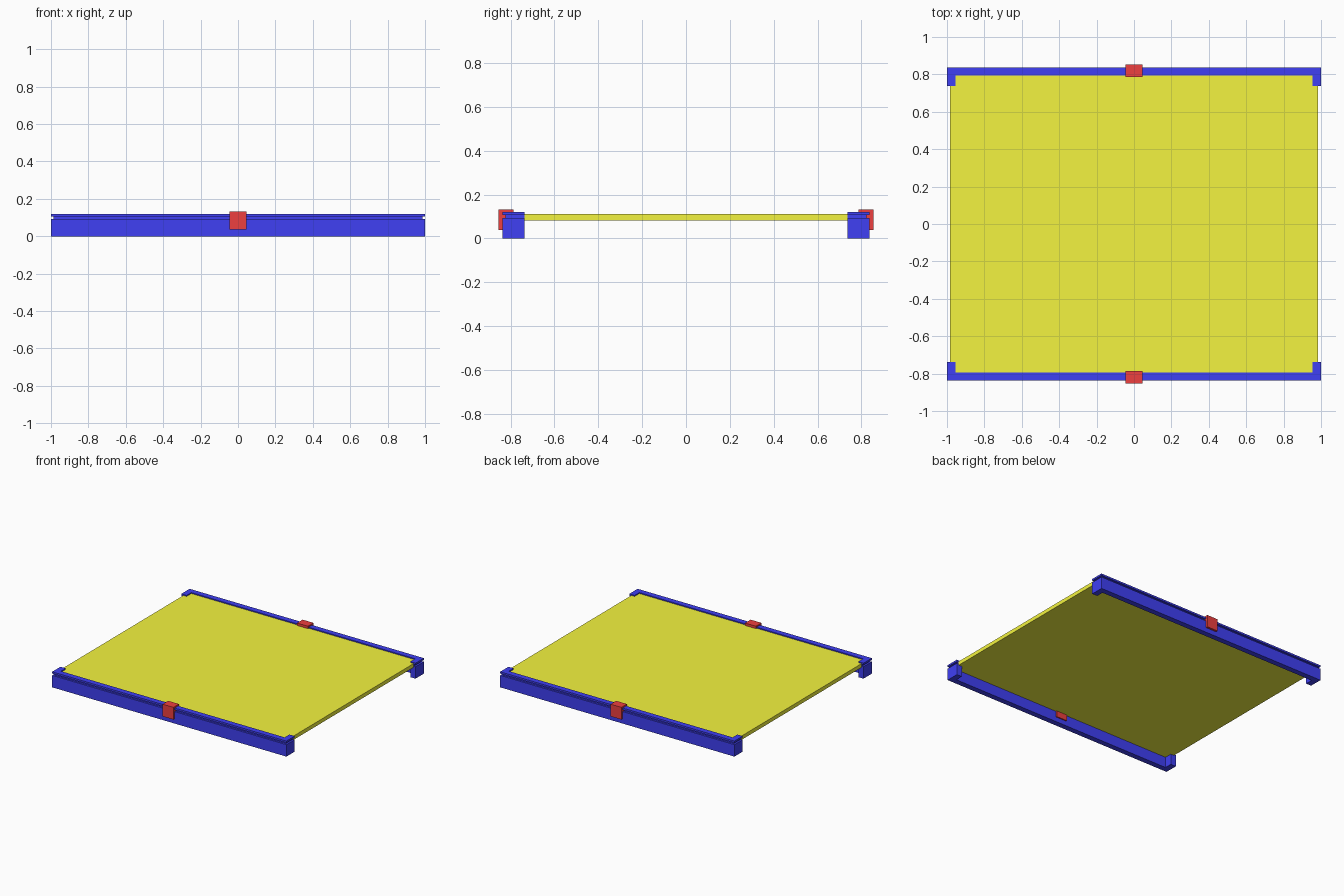
import bpy, bmesh

if "Cube" in bpy.data.objects:
    bpy.data.objects.remove(bpy.data.objects["Cube"])


def material(name, color):
    m = bpy.data.materials.new(name)
    m.diffuse_color = color
    m.use_nodes = True
    m.node_tree.nodes["Principled BSDF"].inputs["Base Color"].default_value = m.diffuse_color
    return m


def finish(name, bm, mat):
    bmesh.ops.recalc_face_normals(bm, faces=bm.faces)
    mesh = bpy.data.meshes.new(name)
    bm.to_mesh(mesh)
    bm.free()
    mesh.materials.append(mat)
    ob = bpy.data.objects.new(name, mesh)
    bpy.context.collection.objects.link(ob)
    return ob


def box(name, x, y, z, mat):
    bm = bmesh.new()
    bmesh.ops.create_cube(bm, size=1)
    for v in bm.verts:
        for i, (lo, hi) in enumerate((x, y, z)):
            v.co[i] = lo if v.co[i] < 0 else hi
    return finish(name, bm, mat)


def footprint(inset, side):
    # U-shaped bracket outline; only the outer faces move with the inset
    x, y = 1 - inset, 0.838 - inset
    half = [(x, 0.737), (x, y)]
    inner = [(0.955, 0.795), (0.955, 0.737)]
    pts = [(-a, b) for a, b in half] + half[::-1]
    pts += inner[::-1] + [(-a, b) for a, b in inner]
    return [(a, b * side) for a, b in pts]


def rail(name, side, mat):
    # stacked outlines make a rail with a shallow groove around the outside
    levels = [(0, 0), (0.092, 0), (0.092, 0.014), (0.106, 0.014), (0.106, 0), (0.12, 0)]
    bm = bmesh.new()
    rings = [[bm.verts.new((a, b, z)) for a, b in footprint(d, side)] for z, d in levels]
    for lo, hi in zip(rings, rings[1:]):
        for i in range(len(lo)):
            j = (i + 1) % len(lo)
            # skip zero-area strips where the outline does not move
            quad = []
            for v in (lo[i], lo[j], hi[j], hi[i]):
                if all((v.co - q.co).length > 1e-6 for q in quad):
                    quad.append(v)
            if len(quad) > 2:
                bm.faces.new(quad)
    bm.faces.new(rings[0])
    bm.faces.new(rings[-1])
    bmesh.ops.remove_doubles(bm, verts=bm.verts, dist=1e-5)
    return finish(name, bm, mat)


blue = material("blue", (0.05, 0.05, 0.9, 1))
yellow = material("yellow", (0.9, 0.9, 0.05, 1))
red = material("red", (0.85, 0.05, 0.05, 1))

# flat panel carried between the rails
box("panel", (-0.983, 0.983), (-0.8, 0.8), (0.082, 0.112), yellow)

# front and back rails, each with a central clip
for label, s in (("front", -1), ("back", 1)):
    rail(label + "_rail", s, blue)
    box(label + "_clip", (-0.046, 0.046), sorted((0.786 * s, 0.854 * s)), (0.037, 0.131), red)
